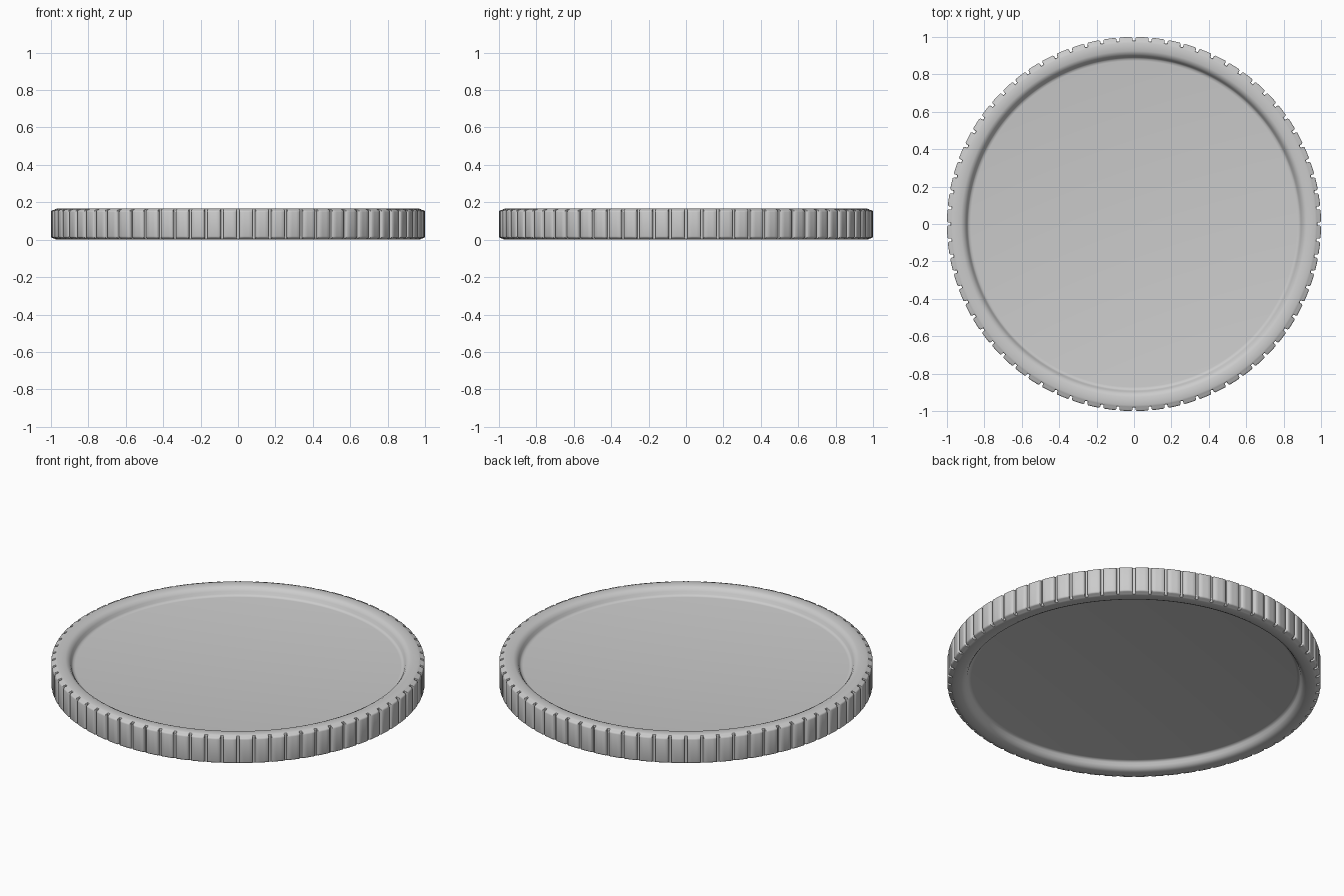
import bpy, bmesh, math

if "Cube" in bpy.data.objects:
    bpy.data.objects.remove(bpy.data.objects["Cube"])

H = 0.166          # coin thickness
REEDS = 72         # ridges around the edge
GROOVE_R = 0.98

# half profile: recessed face -> raised rim -> edge (radius, depth below rim top)
half = [(0.872, 0.046), (0.884, 0.044), (0.891, 0.036), (0.897, 0.022),
        (0.908, 0.008), (0.925, 0.0), (0.968, 0.0), (0.978, 0.003),
        (0.984, 0.007), (0.994, 0.009), (0.998, 0.012), (1.0, 0.018)]
profile = [(r, H - d) for r, d in half] + [(r, d) for r, d in reversed(half)]

# one reed: (fraction of pitch, maximum radius there)
reed = [(-0.08, GROOVE_R), (0.08, GROOVE_R), (0.10, 0.995), (0.16, 1.0),
        (0.37, 1.0), (0.63, 1.0), (0.84, 1.0), (0.90, 0.995)]

bm = bmesh.new()
columns = []
for i in range(REEDS):
    for frac, limit in reed:
        a = (i + frac) * 2 * math.pi / REEDS
        columns.append([bm.verts.new((min(r, limit) * math.cos(a),
                                      min(r, limit) * math.sin(a), z))
                        for r, z in profile])

# skin between neighbouring columns
n = len(columns)
for i in range(n):
    a, b = columns[i], columns[(i + 1) % n]
    for j in range(len(profile) - 1):
        bm.faces.new((a[j], a[j + 1], b[j + 1], b[j]))

# flat recessed faces
bm.faces.new([c[0] for c in columns])
bm.faces.new([c[-1] for c in reversed(columns)])
bmesh.ops.recalc_face_normals(bm, faces=bm.faces)

mesh = bpy.data.meshes.new("coin_disc")
bm.to_mesh(mesh)
bm.free()
coin = bpy.data.objects.new("coin_disc", mesh)
bpy.context.collection.objects.link(coin)
bpy.context.view_layer.objects.active = coin
coin.select_set(True)
bpy.ops.object.shade_smooth_by_angle(angle=math.radians(40))
